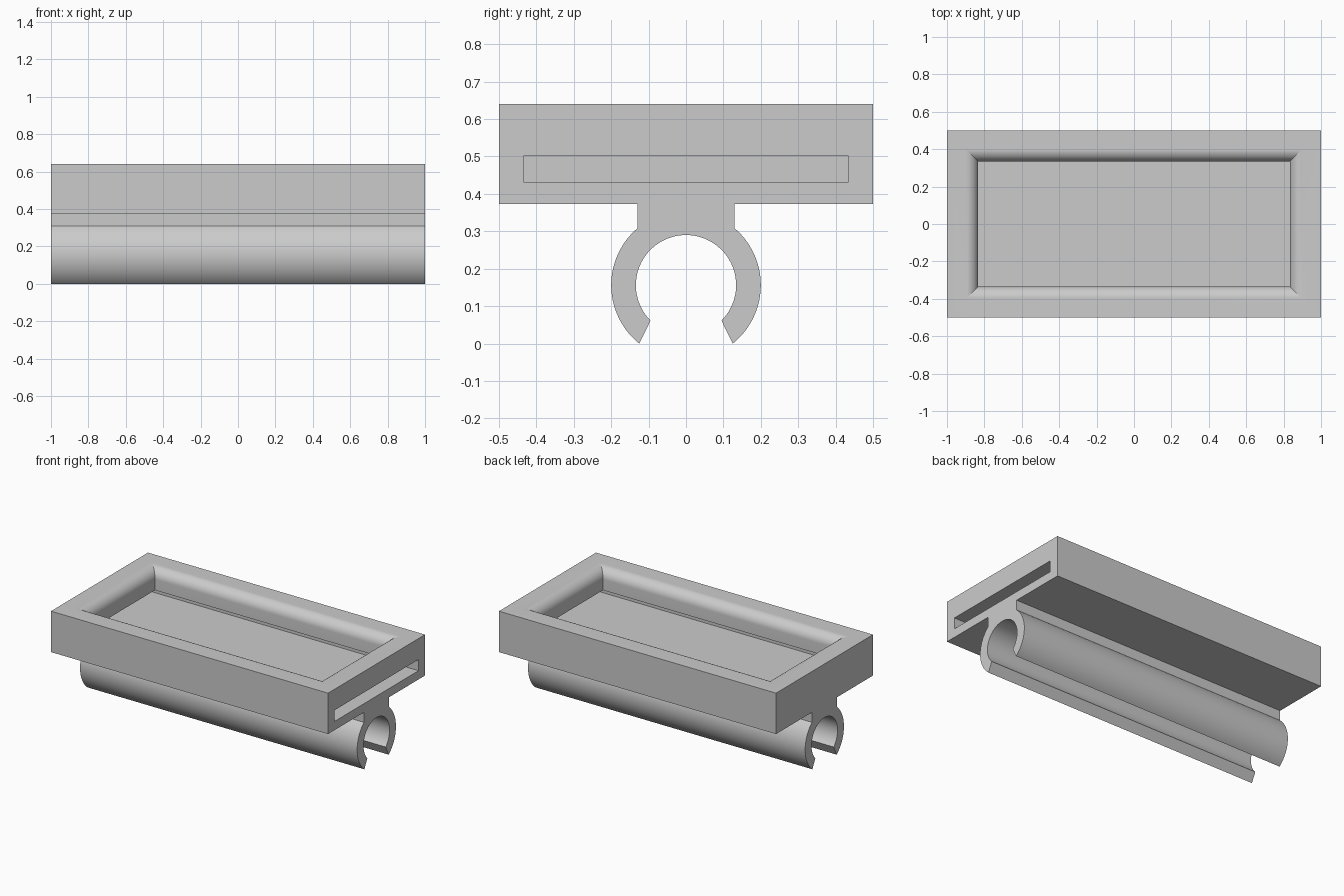
import bpy, bmesh, math

cube = bpy.data.objects.get("Cube")
if cube:
    bpy.data.objects.remove(cube, do_unlink=True)

grey = bpy.data.materials.new("plain grey")
grey.use_nodes = True
GREY = (0.6, 0.6, 0.6, 1)
grey.diffuse_color = GREY
grey.node_tree.nodes["Principled BSDF"].inputs["Base Color"].default_value = GREY


def loft(name, rings):
    """Skin a stack of matching point rings and cap both ends."""
    bm = bmesh.new()
    loops = [[bm.verts.new(p) for p in ring] for ring in rings]
    for a, b in zip(loops, loops[1:]):
        for i in range(len(a)):
            j = (i + 1) % len(a)
            bm.faces.new((a[i], a[j], b[j], b[i]))
    bm.faces.new(loops[0][::-1])
    bm.faces.new(loops[-1])
    bmesh.ops.recalc_face_normals(bm, faces=bm.faces)
    mesh = bpy.data.meshes.new(name)
    bm.to_mesh(mesh)
    bm.free()
    mesh.materials.append(grey)
    obj = bpy.data.objects.new(name, mesh)
    bpy.context.collection.objects.link(obj)
    return obj


def rect(x0, x1, half_y, z):
    return [(x0, -half_y, z), (x1, -half_y, z), (x1, half_y, z), (x0, half_y, z)]


def box(name, x0, x1, half_y, z0, z1):
    return loft(name, [rect(x0, x1, half_y, z0), rect(x0, x1, half_y, z1)])


def smooth(obj, degrees):
    bpy.ops.object.select_all(action="DESELECT")
    obj.select_set(True)
    bpy.context.view_layer.objects.active = obj
    bpy.ops.object.shade_smooth_by_angle(angle=math.radians(degrees))


BASE, TOP = 0.373, 0.64
SLOT_LOW, SLOT_HIGH = 0.43, 0.503

# Holder block
holder = box("card_holder", -1, 1, 0.5, BASE, TOP)

# Slot open at one end, and a window with a rounded rim above it
slot = box("slot_cutter", -0.933, 1.1, 0.433, SLOT_LOW, SLOT_HIGH)
WIN_X, WIN_Y, R, STEPS = 0.833, 0.334, 0.067, 12
rings = [rect(-WIN_X, WIN_X, WIN_Y, 0.46)]
for i in range(STEPS + 1):
    t = math.pi / 2 * i / STEPS
    grow = R * (1 - math.cos(t))
    rings.append(rect(-WIN_X - grow, WIN_X + grow, WIN_Y + grow, TOP - R + R * math.sin(t)))
rings.append(rect(-WIN_X - R, WIN_X + R, WIN_Y + R, TOP + 0.1))
window = loft("window_cutter", rings)

for cutter in (slot, window):
    cutter.hide_render = True
    mod = holder.modifiers.new(cutter.name, "BOOLEAN")
    mod.operation = "DIFFERENCE"
    mod.solver = "EXACT"
    mod.object = cutter
graph = bpy.context.evaluated_depsgraph_get()
holder_mesh = bpy.data.meshes.new_from_object(holder.evaluated_get(graph))
holder.modifiers.clear()
holder.data = holder_mesh
for cutter in (slot, window):
    bpy.data.objects.remove(cutter, do_unlink=True)
smooth(holder, 15)

# Rail clip: an open ring with a neck, drawn as half a profile and mirrored
CENTRE, OUTER, INNER, NECK = 0.156, 0.2, 0.134, 0.13


def arc(radius, start, end, n):
    angles = [start + (end - start) * i / n for i in range(n + 1)]
    return [(radius * math.cos(a), CENTRE + radius * math.sin(a)) for a in angles]


foot = -math.asin(CENTRE / OUTER)
inside = arc(INNER, math.pi / 2, -math.pi / 4, 32)
outside = arc(OUTER, foot, math.acos(NECK / OUTER), 28)
half = inside + outside + [(NECK, BASE)]
profile = half + [(-y, z) for y, z in half[:0:-1]]
clip = loft("rail_clip", [[(x, y, z) for y, z in profile] for x in (-1, 1)])
smooth(clip, 25)
